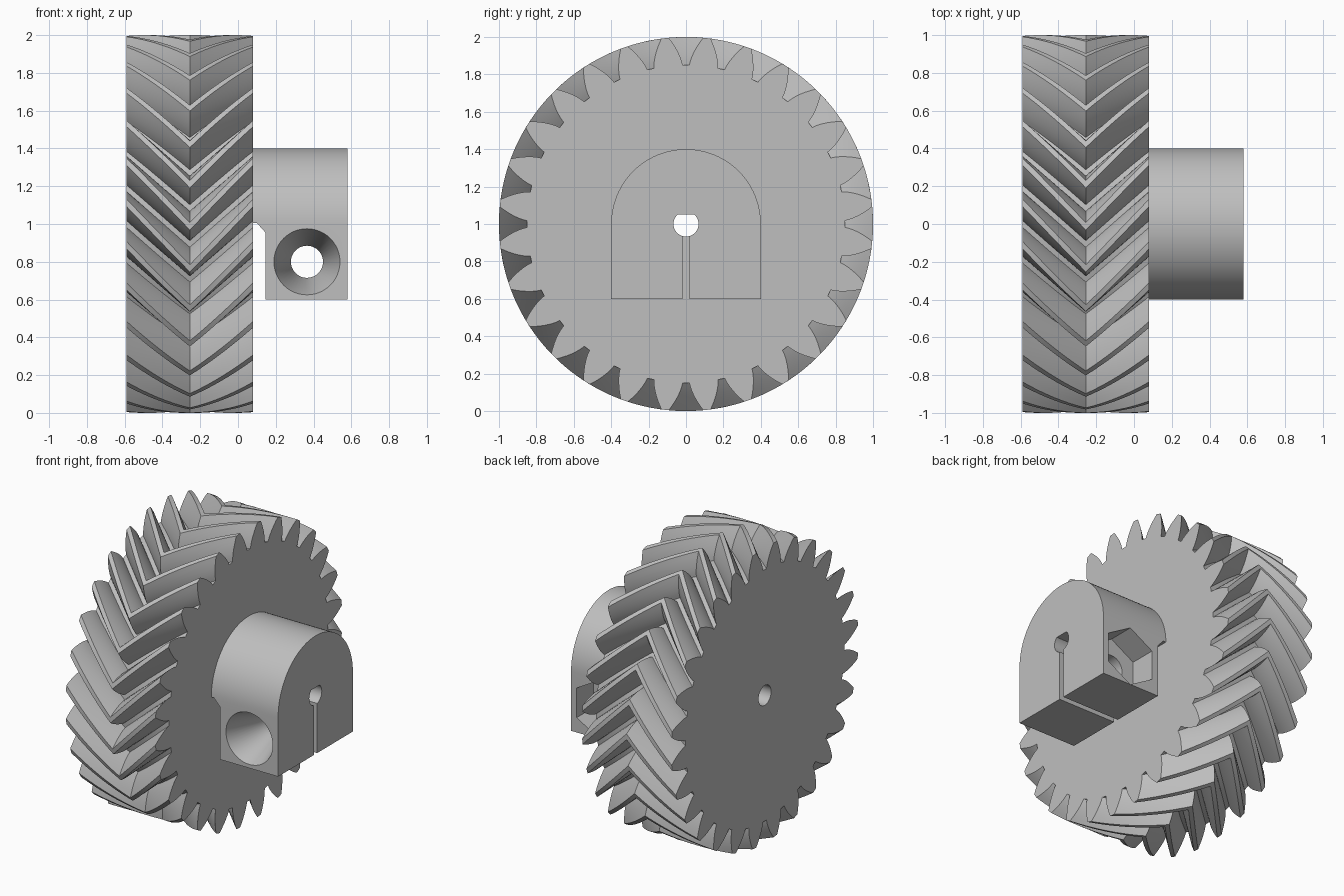
import bpy, bmesh
from math import sin, cos, tan, acos, pi, radians
from mathutils import Vector

if "Cube" in bpy.data.objects:
    bpy.data.objects.remove(bpy.data.objects["Cube"])

grey = bpy.data.materials.new("plain grey")
grey.use_nodes = True
colour = (0.52, 0.52, 0.52, 1)
grey.diffuse_color = colour
grey.node_tree.nodes["Principled BSDF"].inputs["Base Color"].default_value = colour


def loft(name, rings):
    """Skin a list of equal closed rings and cap both ends."""
    bm = bmesh.new()
    rows = [[bm.verts.new(p) for p in ring] for ring in rings]
    n = len(rows[0])
    for a, b in zip(rows, rows[1:]):
        for i in range(n):
            j = (i + 1) % n
            bm.faces.new((a[i], a[j], b[j], b[i]))
    bm.faces.new(rows[0][::-1])
    bm.faces.new(rows[-1])
    bmesh.ops.recalc_face_normals(bm, faces=bm.faces)
    mesh = bpy.data.meshes.new(name)
    bm.to_mesh(mesh)
    bm.free()
    mesh.materials.append(grey)
    obj = bpy.data.objects.new(name, mesh)
    bpy.context.collection.objects.link(obj)
    return obj


def arc(r, start, end, steps, u=0, v=0):
    """Points on an arc, angles in degrees."""
    angles = [radians(start + (end - start) * i / steps) for i in range(steps + 1)]
    return [(u + r * cos(a), v + r * sin(a)) for a in angles]


def circle(r, steps=48, u=0, v=0, start=0):
    return arc(r, start, start + 360, steps, u, v)[:-1]


def along_x(name, outline, x0, x1):
    return loft(name, [[(x, y, z) for y, z in outline] for x in (x0, x1)])


def along_y(name, sections):
    return loft(name, [[(x, y, z) for x, z in outline] for y, outline in sections])


def select(obj):
    bpy.ops.object.select_all(action="DESELECT")
    obj.select_set(True)
    bpy.context.view_layer.objects.active = obj


def cut(obj, *cutters):
    for cutter in cutters:
        cutter.hide_render = True
        mod = obj.modifiers.new("cut", "BOOLEAN")
        mod.operation, mod.solver, mod.object = "DIFFERENCE", "EXACT", cutter
        select(obj)
        bpy.ops.object.modifier_apply(modifier=mod.name)
        bpy.data.objects.remove(cutter)


# Herringbone gear with involute teeth
TEETH, ROOT, TIP, PITCH = 28, 0.85, 1.0, 0.933
LEFT, MID, RIGHT = -0.59, -0.255, 0.08
TWIST = radians(20)
BASE = PITCH * cos(radians(26))


def involute(r):
    a = acos(BASE / r)
    return tan(a) - a


def tooth_half_angle(r):
    return pi / (2 * TEETH) + involute(PITCH) - involute(r) + 0.003


radii = [ROOT + (TIP - ROOT) * i / 6 for i in range(7)]
flank = [(r, -tooth_half_angle(r)) for r in radii]
tooth = flank + [(r, -a) for r, a in reversed(flank)]
outline = [(r, a + (k + 0.5) * 2 * pi / TEETH) for k in range(TEETH) for r, a in tooth]

BANDS = 8
rings = []
for i in range(-BANDS, BANDS + 1):
    t = i / BANDS
    turn = -TWIST * (1 - abs(t))
    x = MID + t * (RIGHT - MID)
    rings.append([(x, -r * cos(a + turn), 1 + r * sin(a + turn)) for r, a in outline])
gear = loft("herringbone_gear", rings)
cut(gear, along_x("gear_bore", circle(0.067, v=1), -0.7, 0.2))

# Clamping hub with an arched top
hub = along_x("clamp_hub", arc(0.4, 0, 180, 48, v=1) + [(-0.4, 0.6), (0.4, 0.6)], RIGHT, 0.58)

# Relief gap beside the gear, shaft bore with a flat, and clamp slot
relief = [(0, 0.5), (0.145, 0.5), (0.145, 0.955), (0.1, 1.005), (0, 1.005)]
cut(hub,
    along_y("relief_gap", [(-0.6, relief), (0.6, relief)]),
    along_x("shaft_bore", arc(0.067, 132, 408, 40, v=1), 0, 0.7),
    along_x("clamp_slot", [(-0.018, 0.5), (0.018, 0.5), (0.018, 0.96), (-0.018, 0.96)], 0, 0.7))

# Clamp screw hole: tapered at the front, hexagonal nut pocket at the back
BX, BZ = 0.365, 0.8
hole = circle(0.085, 48, BX, BZ)
nut = circle(0.2, 6, BX, BZ, 30)
cut(hub,
    along_y("screw_taper", [(-0.436, circle(0.188, 48, BX, BZ)), (-0.15, hole)]),
    along_y("screw_hole", [(-0.2, hole), (0.3, hole)]),
    along_y("nut_pocket", [(0.22, nut), (0.5, nut)]))

# Smooth curved walls, keep edges sharp
for obj in (gear, hub):
    select(obj)
    bpy.ops.object.shade_smooth_by_angle(angle=radians(25))
